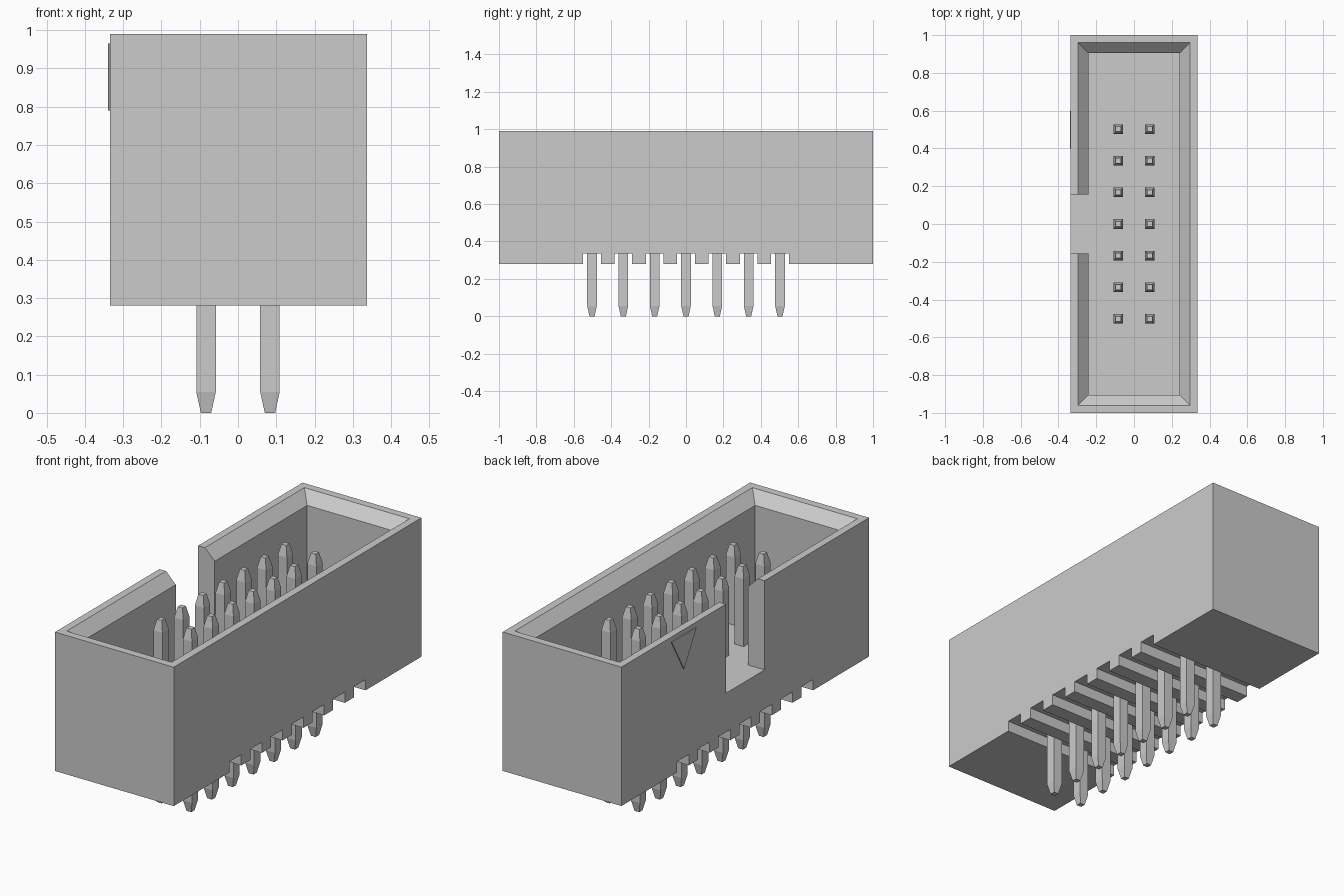
import bpy
import bmesh
import math

old = bpy.data.objects.get("Cube")
if old:
    bpy.data.objects.remove(old, do_unlink=True)

# Single grey material
grey = bpy.data.materials.new("plain grey")
grey.use_nodes = True
grey.diffuse_color = (0.6, 0.6, 0.6, 1)
grey.node_tree.nodes["Principled BSDF"].inputs["Base Color"].default_value = (0.6, 0.6, 0.6, 1)


def skin(name, rings):
    """Closed solid through a list of matching point rings."""
    bm = bmesh.new()
    loops = [[bm.verts.new(p) for p in ring] for ring in rings]
    n = len(loops[0])
    for a, b in zip(loops, loops[1:]):
        for i in range(n):
            j = (i + 1) % n
            bm.faces.new((a[i], a[j], b[j], b[i]))
    bm.faces.new(loops[0])
    bm.faces.new(loops[-1])
    bmesh.ops.recalc_face_normals(bm, faces=bm.faces[:])
    mesh = bpy.data.meshes.new(name)
    bm.to_mesh(mesh)
    bm.free()
    mesh.materials.append(grey)
    obj = bpy.data.objects.new(name, mesh)
    bpy.context.scene.collection.objects.link(obj)
    return obj


def loft(name, cx, cy, layers):
    """Stack of rectangles given as (z, half width, half length)."""
    return skin(name, [[(cx - w, cy - l, z), (cx + w, cy - l, z),
                        (cx + w, cy + l, z), (cx - w, cy + l, z)] for z, w, l in layers])


def prism(name, x0, x1, outline):
    """Outline of (y, z) points extruded along x."""
    return skin(name, [[(x, y, z) for y, z in outline] for x in (x0, x1)])


def cut(target, cutter):
    mod = target.modifiers.new("cut", 'BOOLEAN')
    mod.operation = 'DIFFERENCE'
    mod.solver = 'EXACT'
    mod.object = cutter
    cutter.hide_render = True
    bpy.context.view_layer.objects.active = target
    bpy.ops.object.modifier_apply(modifier=mod.name)
    bpy.data.objects.remove(cutter, do_unlink=True)


PITCH = 0.1675
ROWS = [(i - 3) * PITCH for i in range(7)]
BOTTOM, TOP, FLOOR = 0.28, 0.99, 0.534
LEFT, RIGHT = -0.335, 0.337

# Housing: side outline with a groove under every pin row
outline = [(1, BOTTOM), (1, TOP), (-1, TOP), (-1, BOTTOM)]
for y in ROWS:
    a, b = y - 0.047, y + 0.047
    outline += [(a, BOTTOM), (a, 0.335), (b, 0.335), (b, BOTTOM)]
housing = prism("housing", LEFT, RIGHT, outline)

# Socket cavity with a chamfered rim
cut(housing, loft("cavity_cutter", 0, 0, [
    (FLOOR, 0.242, 0.905), (0.935, 0.242, 0.905), (1.045, 0.352, 1.015)]))

# Key slot through one long wall, level with the cavity floor
cut(housing, loft("key_slot_cutter", -0.35, 0, [
    (FLOOR, 0.15, 0.157), (1.2, 0.15, 0.157)]))

# Merge flat faces left by the cuts
bm = bmesh.new()
bm.from_mesh(housing.data)
bmesh.ops.remove_doubles(bm, verts=bm.verts[:], dist=1e-5)
bmesh.ops.dissolve_limit(bm, angle_limit=math.radians(0.5),
                         verts=bm.verts[:], edges=bm.edges[:])
bm.to_mesh(housing.data)
bm.free()

# Raised triangle marking the first pin
prism("pin_one_marker", LEFT - 0.005, LEFT + 0.001,
      [(0.6, 0.965), (0.4, 0.965), (0.5, 0.79)])

# Square pins with tapered ends
for side, x in (("right", -0.0835), ("left", 0.0835)):
    for i, y in enumerate(ROWS):
        loft(f"pin_{side}_{i + 1}", x, y, [
            (0, 0.0135, 0.0135), (0.055, 0.0255, 0.0255),
            (0.88, 0.0255, 0.0255), (0.935, 0.0135, 0.0135)])
